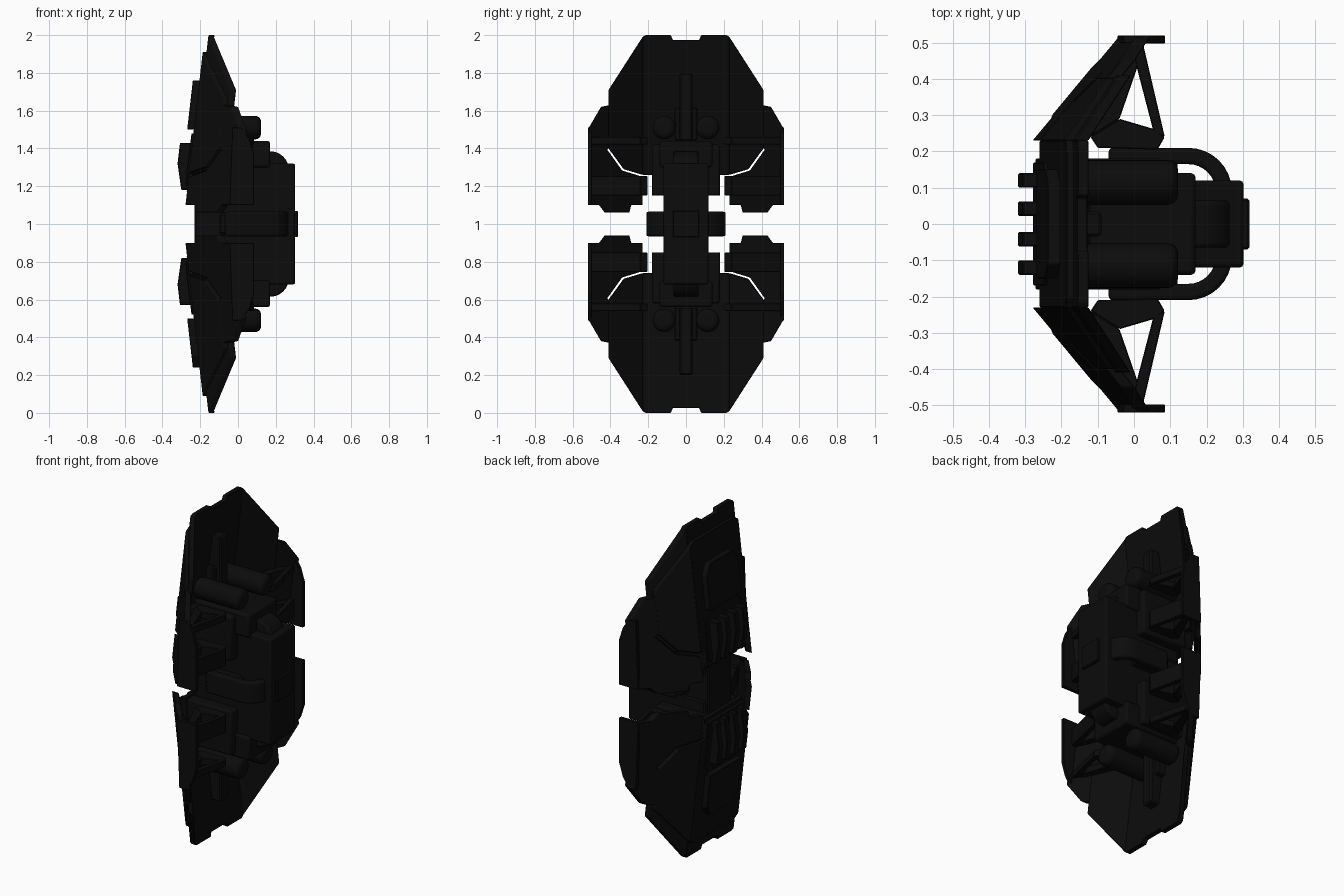
import bpy, bmesh, math

if "Cube" in bpy.data.objects:
    bpy.data.objects.remove(bpy.data.objects["Cube"])

black = bpy.data.materials.new("near_black")
black.diffuse_color = (0.0035, 0.0035, 0.0035, 1)
black.use_nodes = True
black.node_tree.nodes["Principled BSDF"].inputs["Base Color"].default_value = black.diffuse_color


def finish(name, bm, bevel=0.0, segments=1):
    """Turn a quarter part into a mirrored object centred on z = 1."""
    seam = [f for f in bm.faces if all(abs(v.co.y) < 1e-4 for v in f.verts)
            or all(abs(v.co.z) < 1e-4 for v in f.verts)]
    bmesh.ops.recalc_face_normals(bm, faces=bm.faces)
    bmesh.ops.delete(bm, geom=seam, context='FACES_ONLY')
    me = bpy.data.meshes.new(name)
    bm.to_mesh(me)
    bm.free()
    me.materials.append(black)
    ob = bpy.data.objects.new(name, me)
    bpy.context.collection.objects.link(ob)
    ob.location = (0, 0, 1)
    m = ob.modifiers.new("mirror", 'MIRROR')
    m.use_axis = (False, True, True)
    if bevel:
        b = ob.modifiers.new("bevel", 'BEVEL')
        b.width, b.segments, b.limit_method = bevel, segments, 'ANGLE'
    if segments > 1:
        bpy.context.view_layer.objects.active = ob
        ob.select_set(True)
        bpy.ops.object.shade_smooth_by_angle(angle=math.radians(35))
        ob.select_set(False)
    return ob


def prism(bm, lower, upper):
    """Close two matching outlines into a solid."""
    a = [bm.verts.new(p) for p in lower]
    b = [bm.verts.new(p) for p in upper]
    bm.faces.new(a)
    bm.faces.new(b[::-1])
    for i in range(len(a)):
        j = (i + 1) % len(a)
        bm.faces.new((a[i], a[j], b[j], b[i]))


def shell_x(y, z):
    return -0.26 + 0.115 * (z - 0.1) + max(0, y - 0.23) * 0.83


def plate(name, outlines, offset, thick, bevel=0.003):
    """Armour following the folded shell; outlines are (y, z) points."""
    bm = bmesh.new()
    for pts in outlines:
        outer = [(shell_x(y, z) - offset, y, z) for y, z in pts]
        prism(bm, outer, [(x + thick, y, z) for x, y, z in outer])
    return finish(name, bm, bevel)


def boxes(name, items, bevel=0.008, segments=1):
    """Boxes given as x0, x1, y0, y1, z0, z1."""
    bm = bmesh.new()
    for x0, x1, y0, y1, z0, z1 in items:
        base = [(x0, y0), (x1, y0), (x1, y1), (x0, y1)]
        prism(bm, [(x, y, z0) for x, y in base], [(x, y, z1) for x, y in base])
    return finish(name, bm, bevel, segments)


def slabs(name, outlines, levels, bevel=0.003, segments=1):
    """(x, y) outlines extruded over each z range."""
    bm = bmesh.new()
    for z0, z1 in levels:
        for pts in outlines:
            prism(bm, [(x, y, z0) for x, y in pts], [(x, y, z1) for x, y in pts])
    return finish(name, bm, bevel, segments)


def profiles(name, outlines, bevel=0.003, segments=1):
    """(x, z) outlines extruded between y0 and y1."""
    bm = bmesh.new()
    for pts, y0, y1 in outlines:
        prism(bm, [(x, y0, z) for x, z in pts], [(x, y1, z) for x, z in pts])
    return finish(name, bm, bevel, segments)


# Main folded shell
plate("main_shell", [
    [(0, .15), (.18, .15), (.18, .26), (.23, .26), (.23, .99), (.215, 1), (.08, 1), (.07, .975), (0, .975)],
    [(.23, .26), (.33, .29), (.41, .40), (.41, .71), (.23, .99)]], 0, 0.032)

# Broad outer armour skin over the shell
plate("armour_skin", [
    [(0, .17), (.18, .17), (.18, .27), (.23, .27), (.23, .89), (.20, .91), (0, .91)],
    [(.23, .27), (.325, .30), (.40, .405), (.40, .66), (.23, .89)]], 0.02, 0.025)

# Narrow raised panels along the outer centre line
plate("raised_panel", [
    [(0, .50), (.15, .50), (.15, .70), (.11, .76), (0, .76)]], 0.055, 0.05)
plate("lower_panel", [
    [(0, .20), (.17, .20), (.17, .45), (.14, .48), (0, .48)]], 0.03, 0.03)

# Lower side wings, separated from the shell by a diagonal slit
plate("side_wing", [
    [(.23, .10), (.29, .10), (.30, .06), (.43, .06), (.46, .10), (.52, .10), (.52, .50),
     (.45, .62), (.40, .63), (.40, .41), (.418, .395), (.338, .283), (.23, .25)]], 0.02, 0.04)

# Raised lip along each wing edge
profiles("wing_lip", [
    ([(-.045, .10), (.085, .10), (.085, .37), (.06, .45), (.02, .51), (-.03, .51)], .498, .52)], 0.002)

# Vertical outer fins
fin = [(-.25, .18), (-.30, .18), (-.32, .32), (-.307, .43), (-.24, .43)]
profiles("outer_fins", [(fin, .022, .062), (fin, .10, .14)], 0.004)

# Triangular trusses bracing the wings
slabs("wing_truss", [
    [(-.01, .50), (.022, .51), (.085, .24), (.055, .25)],
    [(-.10, .21), (.065, .205), (.085, .24), (.055, .262), (-.04, .29), (-.12, .24)],
    [(-.12, .24), (-.04, .29), (.012, .44), (-.01, .48)]],
    [(.15, .255), (.42, .46)])

# Inner rib on the upper shell
boxes("inner_spine", [(-.20, -.09, 0, .035, .44, .80), (-.21, -.12, 0, .06, .44, .62)])

# Paired cylinders pointing backwards
bm = bmesh.new()
ring = [(.115 + .062 * math.cos(i * math.tau / 24), .51 + .062 * math.sin(i * math.tau / 24)) for i in range(24)]
prism(bm, [(-.19, y, z) for y, z in ring], [(.122, y, z) for y, z in ring])
finish("cylinders", bm, 0.03, 4)

# Shoulder blocks and back spine around the core
boxes("shoulder_blocks", [
    (-.22, .08, .05, .18, .15, .42), (-.20, .17, 0, .14, .30, .44)], 0.012, 2)
boxes("back_spine", [(-.23, -.03, 0, .11, 0, .20), (-.21, .02, .05, .12, .08, .20)])

# Core housing
profiles("core_housing", [
    ([(-.08, 0), (.302, 0), (.302, .32), (.17, .32), (.10, .36), (-.08, .36)], 0, .12)], 0.01, 2)

# Curved pipe at each end of the core
arc = [(.17 + .10 * math.sin(a * math.pi / 16), .285 + .10 * math.cos(a * math.pi / 16)) for a in range(9)]
profiles("curved_pipe", [([(.10, .28), (.10, .385)] + arc, 0, .065)], 0.012, 3)

# Wraparound band and its end cap
outer = [(.15 + .12 * math.sin(a * math.pi / 16), .09 + .12 * math.cos(a * math.pi / 16)) for a in range(9)]
inner = [(.15 + .075 * math.sin(a * math.pi / 16), .09 + .075 * math.cos(a * math.pi / 16)) for a in range(8, -1, -1)]
slabs("wrap_band", [[(-.07, .21)] + outer + inner + [(-.07, .165)]], [(0, .065)], 0.012, 3)
boxes("band_core", [(-.10, .12, 0, .18, 0, .055)], 0.01)
boxes("end_cap", [(.29, .318, 0, .07, 0, .07)], 0.005)
